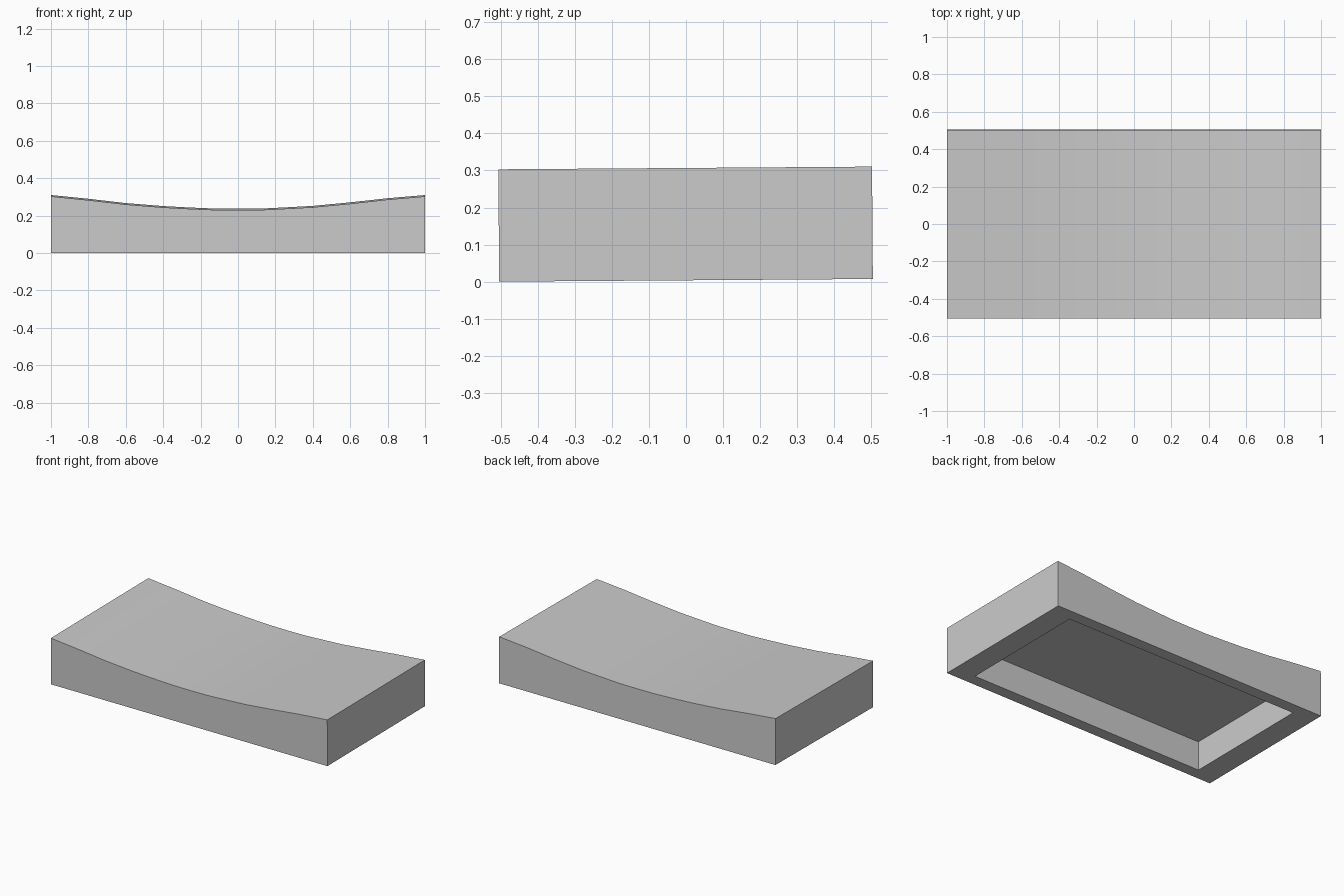
import bpy, bmesh, math
from mathutils import Matrix

if "Cube" in bpy.data.objects:
    bpy.data.objects.remove(bpy.data.objects["Cube"])

HALF_Y = 0.504
INSET = 0.85      # hollow footprint relative to the outer footprint
DEPTH = 0.19      # hollow depth
TILT = 0.0072     # slight backward rise

# dished top profile, from left to right
top = [(-1, .303), (-.8, .283), (-.6, .260), (-.4, .244), (-.27, .237), (-.13, .231),
       (0, .230), (.13, .231), (.27, .238), (.4, .245), (.6, .264), (.8, .286), (1, .303)]

bm = bmesh.new()

# solid block: side profile swept from front to back
profile = [(-1, 0)] + top + [(1, 0)]
face = bm.faces.new([bm.verts.new((x, -HALF_Y, z)) for x, z in profile])
ext = bmesh.ops.extrude_face_region(bm, geom=[face])
bmesh.ops.translate(bm, vec=(0, 2 * HALF_Y, 0),
                    verts=[g for g in ext["geom"] if isinstance(g, bmesh.types.BMVert)])
bmesh.ops.recalc_face_normals(bm, faces=bm.faces)
bm.faces.ensure_lookup_table()

# hollow underside: rim, then recess
bottom = next(f for f in bm.faces if all(abs(v.co.z) < 1e-6 for v in f.verts))
bmesh.ops.inset_individual(bm, faces=[bottom], thickness=0.05)
for v in bottom.verts:
    v.co = (math.copysign(INSET, v.co.x), math.copysign(INSET * HALF_Y, v.co.y), 0)
bmesh.ops.inset_individual(bm, faces=[bottom], thickness=0.01)
for v in bottom.verts:
    v.co = (math.copysign(INSET, v.co.x), math.copysign(INSET * HALF_Y, v.co.y), DEPTH)

# tilt and stand on the ground
bm.transform(Matrix.Translation((0, 0, HALF_Y * math.sin(TILT))) @ Matrix.Rotation(TILT, 4, 'X'))
bmesh.ops.recalc_face_normals(bm, faces=bm.faces)

mesh = bpy.data.meshes.new("curved_seat")
bm.to_mesh(mesh)
bm.free()
seat = bpy.data.objects.new("curved_seat", mesh)
bpy.context.collection.objects.link(seat)
bpy.context.view_layer.objects.active = seat
seat.select_set(True)
bpy.ops.object.shade_smooth_by_angle(angle=math.radians(30))
